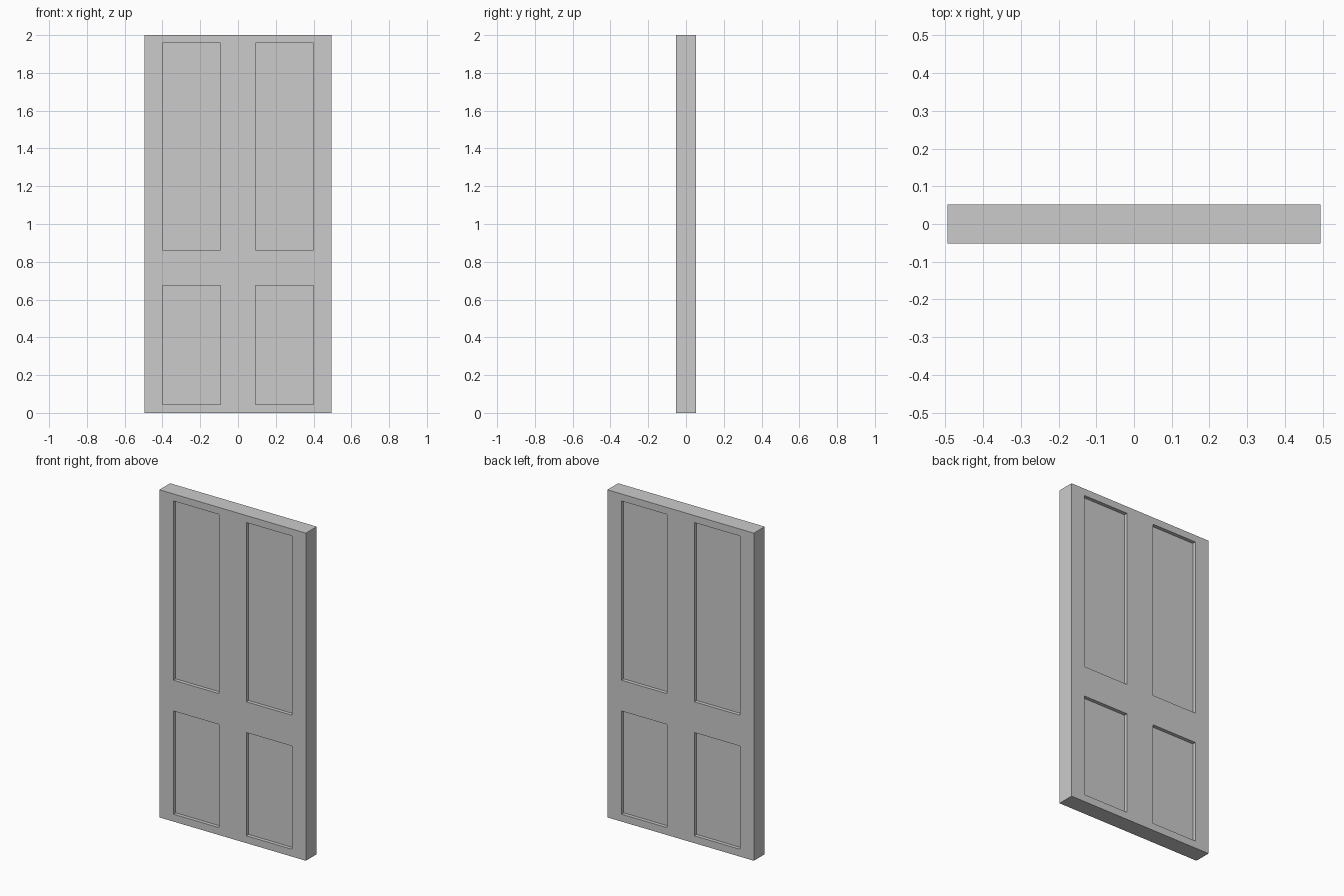
import bpy, bmesh
from mathutils import Vector

if "Cube" in bpy.data.objects:
    bpy.data.objects.remove(bpy.data.objects["Cube"])

W, T, H = 0.495, 0.052, 2.0          # half width, half thickness, height
PANEL_X = (0.093, 0.40)              # mirrored left and right
PANEL_Z = ((0.045, 0.675), (0.863, 1.957))
RECESS = 0.022

# Door slab
bm = bmesh.new()
bmesh.ops.create_cube(bm, size=1)
for v in bm.verts:
    v.co = Vector((v.co.x * 2 * W, v.co.y * 2 * T, (v.co.z + 0.5) * H))

# Cut lines of the stiles and rails
def cut(co, normal):
    bmesh.ops.bisect_plane(bm, geom=bm.verts[:] + bm.edges[:] + bm.faces[:],
                           plane_co=co, plane_no=normal)

for x in PANEL_X:
    cut((x, 0, 0), (1, 0, 0))
    cut((-x, 0, 0), (1, 0, 0))
for span in PANEL_Z:
    for z in span:
        cut((0, 0, z), (0, 0, 1))

# Recessed panels on both faces
def is_panel(face):
    c = face.calc_center_median()
    return (abs(face.normal.y) > 0.9 and PANEL_X[0] < abs(c.x) < PANEL_X[1]
            and any(a < c.z < b for a, b in PANEL_Z))

bm.normal_update()
panels = [f for f in bm.faces if is_panel(f)]
for f in bmesh.ops.extrude_discrete_faces(bm, faces=panels)["faces"]:
    side = 1 if f.calc_center_median().y > 0 else -1
    for v in f.verts:
        v.co.y -= side * RECESS

bmesh.ops.recalc_face_normals(bm, faces=bm.faces[:])
mesh = bpy.data.meshes.new("panelled_door")
bm.to_mesh(mesh)
bm.free()
bpy.context.collection.objects.link(bpy.data.objects.new("panelled_door", mesh))
